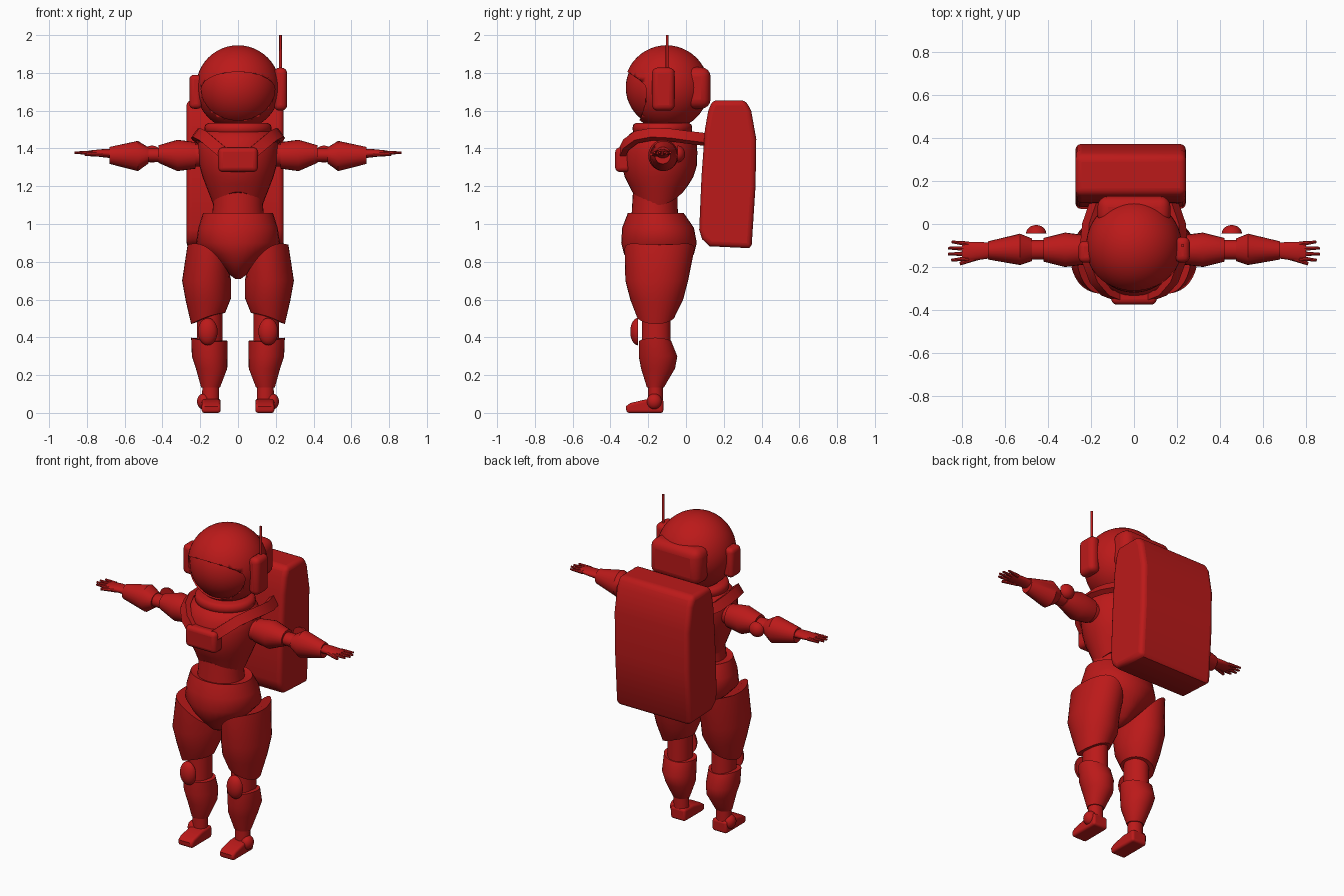
import bpy, bmesh
from math import sin, cos, pi, radians
from mathutils import Vector, Matrix

red = bpy.data.materials.new("suit_red")
red.diffuse_color = (0.5, 0.01, 0.01, 1)


def finish(name, bm, angle=35, bevel=0, limit=30):
    bmesh.ops.recalc_face_normals(bm, faces=bm.faces)
    me = bpy.data.meshes.new(name)
    bm.to_mesh(me)
    bm.free()
    ob = bpy.data.objects.new(name, me)
    bpy.context.collection.objects.link(ob)
    me.materials.append(red)
    if bevel:
        m = ob.modifiers.new("bevel", 'BEVEL')
        m.width, m.segments = bevel, 4
        m.limit_method, m.angle_limit = 'ANGLE', radians(limit)
    bpy.ops.object.select_all(action='DESELECT')
    bpy.context.view_layer.objects.active = ob
    ob.select_set(True)
    bpy.ops.object.shade_smooth_by_angle(angle=radians(angle))
    return ob


def skin(name, loops, angle=35, **kw):
    """Bridge closed loops of points and cap both ends."""
    bm = bmesh.new()
    rows = [[bm.verts.new(p) for p in loop] for loop in loops]
    n = len(rows[0])
    for a, b in zip(rows, rows[1:]):
        for i in range(n):
            j = (i + 1) % n
            bm.faces.new((a[i], a[j], b[j], b[i]))
    bm.faces.new(rows[0])
    bm.faces.new(rows[-1])
    return finish(name, bm, angle, **kw)


def upright(name, rings, s=1, angle=35):
    """Ring: z, x, y, rx, ry, tilt (outer side up), arch (front and back up)."""
    loops = []
    for z, x, y, rx, ry, *extra in rings:
        tilt, arch = (extra + [0, 0])[:2]
        ts = [2 * pi * i / 32 for i in range(32)]
        loops.append([(s * (x + rx * cos(t)), y + ry * sin(t),
                       z + tilt * cos(t) + arch * sin(t) ** 2) for t in ts])
    return skin(name, loops, angle)


def sideways(name, rings, s):
    """Ring: x, y, z, ry, rz."""
    return skin(name, [[(s * x, y + ry * cos(2 * pi * i / 24), z + rz * sin(2 * pi * i / 24))
                        for i in range(24)] for x, y, z, ry, rz in rings])


def rod(name, p, q, r1, r2, sides=12):
    p, q = Vector(p), Vector(q)
    bm = bmesh.new()
    mat = Matrix.Translation((p + q) / 2) @ (q - p).to_track_quat('Z', 'Y').to_matrix().to_4x4()
    bmesh.ops.create_cone(bm, cap_ends=True, segments=sides, radius1=r1, radius2=r2,
                          depth=(q - p).length, matrix=mat)
    return finish(name, bm)


def ball(name, c, r, half=0):
    """Ellipsoid; half = -1 or 1 keeps only the front or back half."""
    bm = bmesh.new()
    bmesh.ops.create_uvsphere(bm, u_segments=48, v_segments=24, radius=1)
    if half:
        cut = bmesh.ops.bisect_plane(bm, geom=bm.verts[:] + bm.edges[:] + bm.faces[:],
                                     plane_co=(0, 0, 0), plane_no=(0, -half, 0), clear_outer=True)
        bmesh.ops.contextual_create(
            bm, geom=[e for e in cut['geom_cut'] if isinstance(e, bmesh.types.BMEdge)])
    bmesh.ops.transform(bm, verts=bm.verts, matrix=Matrix.Translation(c) @ Matrix.Diagonal((*r, 1)))
    return finish(name, bm)


def box(name, lo, hi, bevel):
    lo, hi = Vector(lo), Vector(hi)
    bm = bmesh.new()
    bmesh.ops.create_cube(bm, size=1, matrix=Matrix.Translation((lo + hi) / 2)
                          @ Matrix.Diagonal((*(hi - lo), 1)))
    return finish(name, bm, bevel=bevel)


# helmet with an almond shaped opening and a set-back visor
HEAD = (0, -0.103, 1.722)
helmet = ball("helmet", HEAD, (0.223, 0.224, 0.224))
outline = [(0.195 * cos(2 * pi * i / 48),
            1.715 + (0.09 if i < 24 else 0.165) * sin(2 * pi * i / 48)) for i in range(48)]
cutter = skin("visor_cutter", [[(x, y, z) for x, z in outline] for y in (-0.5, -0.15)])
cutter.hide_render = True
cutter.hide_set(True)
cut = helmet.modifiers.new("opening", 'BOOLEAN')
cut.object, cut.operation, cut.solver = cutter, 'DIFFERENCE', 'EXACT'
ball("visor", HEAD, (0.212, 0.216, 0.212))
box("helmet_back_pad", (-0.17, -0.01, 1.61), (0.17, 0.13, 1.83), 0.05)
box("right_ear_pad", (0.19, -0.18, 1.60), (0.26, -0.06, 1.828), 0.03)
box("left_ear_pad", (-0.258, -0.18, 1.61), (-0.19, -0.08, 1.79), 0.025)
rod("antenna", (0.225, -0.1, 1.75), (0.225, -0.1, 2.0), 0.008, 0.007)

# neck ring
upright("neck_ring", [(1.475, 0, -0.125, 0.155, 0.14), (1.485, 0, -0.125, 0.174, 0.155),
                      (1.505, 0, -0.125, 0.178, 0.158), (1.525, 0, -0.125, 0.174, 0.155),
                      (1.535, 0, -0.125, 0.155, 0.14)], angle=60)

# torso, waist and hips
upright("torso", [(1.10, 0, -0.15, 0.13, 0.135, 0, 0.07), (1.19, 0, -0.145, 0.165, 0.16, 0, 0.02),
                  (1.25, 0, -0.143, 0.188, 0.182), (1.31, 0, -0.14, 0.205, 0.198),
                  (1.38, 0, -0.14, 0.213, 0.2), (1.44, 0, -0.135, 0.21, 0.19),
                  (1.475, 0, -0.13, 0.195, 0.17), (1.495, 0, -0.125, 0.165, 0.145)])
upright("waist", [(1.02, 0, -0.165, 0.14, 0.125), (1.10, 0, -0.165, 0.132, 0.12),
                  (1.22, 0, -0.16, 0.135, 0.118)])
upright("hips", [(1.05, 0, -0.16, 0.15, 0.125), (1.058, 0, -0.16, 0.185, 0.148),
                 (0.98, 0, -0.148, 0.21, 0.19), (0.90, 0, -0.143, 0.222, 0.2),
                 (0.84, 0, -0.143, 0.165, 0.185), (0.78, 0, -0.145, 0.09, 0.14),
                 (0.735, 0, -0.148, 0.05, 0.09), (0.71, 0, -0.15, 0.015, 0.04)], angle=60)
box("chest_box", (-0.105, -0.375, 1.275), (0.105, -0.29, 1.405), 0.025)

# backpack: side profile pulled across the back
profile = [(0.14, 1.655), (0.315, 1.655), (0.345, 1.60), (0.372, 1.45), (0.368, 1.2), (0.348, 0.89),
           (0.335, 0.872), (0.125, 0.882), (0.085, 0.92), (0.07, 0.97), (0.082, 1.25),
           (0.10, 1.5), (0.118, 1.6)]
skin("backpack", [[(x, y, z) for y, z in profile] for x in (-0.272, 0.241)],
     angle=50, bevel=0.04, limit=60)

for s, side in ((1, "right_"), (-1, "left_")):
    # shoulder strap: a flat band over the chest and shoulder
    path = [Vector((s * x, y, z)) for x, y, z in
            [(0.07, -0.345, 1.37), (0.13, -0.322, 1.42), (0.18, -0.265, 1.462),
             (0.212, -0.18, 1.478), (0.222, -0.08, 1.473), (0.215, 0.0, 1.462), (0.18, 0.1, 1.45)]]
    loops = []
    for i, p in enumerate(path):
        t = (path[min(i + 1, 6)] - path[max(i - 1, 0)]).normalized()
        n = p - Vector((0, -0.13, 1.32))
        n = (n - t * n.dot(t)).normalized()
        w = t.cross(n) * 0.03
        loops.append([p + w + n * 0.012, p - w + n * 0.012, p - w - n * 0.02, p + w - n * 0.02])
    skin(side + "strap", loops)

    # arm
    sideways(side + "shoulder_joint", [(0.15, -0.13, 1.365, 0.06, 0.06), (0.27, -0.125, 1.365, 0.06, 0.06)], s)
    sideways(side + "upper_arm", [(0.225, -0.12, 1.363, 0.068, 0.07), (0.32, -0.12, 1.363, 0.08, 0.083),
                                  (0.42, -0.12, 1.37, 0.055, 0.047)], s)
    sideways(side + "elbow_joint", [(0.40, -0.12, 1.365, 0.045, 0.038), (0.50, -0.12, 1.365, 0.045, 0.038)], s)
    sideways(side + "forearm", [(0.475, -0.12, 1.363, 0.053, 0.043), (0.53, -0.118, 1.36, 0.073, 0.08),
                                (0.68, -0.123, 1.363, 0.042, 0.045)], s)
    ball(side + "elbow_pad", (s * 0.455, -0.045, 1.37), (0.047, 0.04, 0.045), half=1)

    # hand
    sideways(side + "palm", [(0.66, -0.123, 1.372, 0.035, 0.025), (0.72, -0.125, 1.375, 0.042, 0.021),
                             (0.78, -0.127, 1.376, 0.044, 0.014), (0.80, -0.127, 1.376, 0.038, 0.010)], s)
    for k, (y0, y1, tip) in enumerate([(-0.093, -0.083, 0.848), (-0.115, -0.112, 0.864),
                                       (-0.138, -0.14, 0.866), (-0.16, -0.168, 0.85)]):
        rod(f"{side}finger_{k + 1}", (s * 0.77, y0, 1.376), (s * tip, y1, 1.378), 0.012, 0.006, 8)
    rod(side + "thumb", (s * 0.72, -0.15, 1.372), (s * 0.81, -0.185, 1.368), 0.016, 0.008, 8)

    # leg
    upright(side + "thigh", [(0.81, 0.155, -0.14, 0.112, 0.185, 0.08, 0.06),
                             (0.70, 0.166, -0.155, 0.13, 0.166),
                             (0.60, 0.156, -0.155, 0.12, 0.14, -0.01),
                             (0.50, 0.158, -0.16, 0.09, 0.10, -0.03, 0.01)], s)
    upright(side + "knee_joint", [(0.56, 0.15, -0.158, 0.068, 0.076), (0.34, 0.15, -0.158, 0.068, 0.076)], s)
    ball(side + "knee_pad", (s * 0.16, -0.255, 0.43), (0.052, 0.04, 0.072), half=-1)
    upright(side + "shin", [(0.39, 0.152, -0.163, 0.096, 0.085, 0.008, -0.01),
                            (0.30, 0.150, -0.148, 0.094, 0.102),
                            (0.235, 0.140, -0.148, 0.083, 0.09),
                            (0.135, 0.145, -0.162, 0.05, 0.045)], s)
    upright(side + "ankle", [(0.15, 0.145, -0.162, 0.044, 0.04), (0.03, 0.145, -0.162, 0.045, 0.04)], s)
    ball(side + "ankle_ball", (s * 0.182, -0.168, 0.06), (0.035, 0.04, 0.042))

    # foot: side profile pulled across, rounded
    sole = [(-0.12, 0), (-0.315, 0), (-0.318, 0.035), (-0.295, 0.052), (-0.21, 0.072), (-0.12, 0.075)]
    skin(side + "foot", [[(s * x, y, z) for y, z in sole] for x in (0.092, 0.192)],
         angle=40, bevel=0.014, limit=60)
